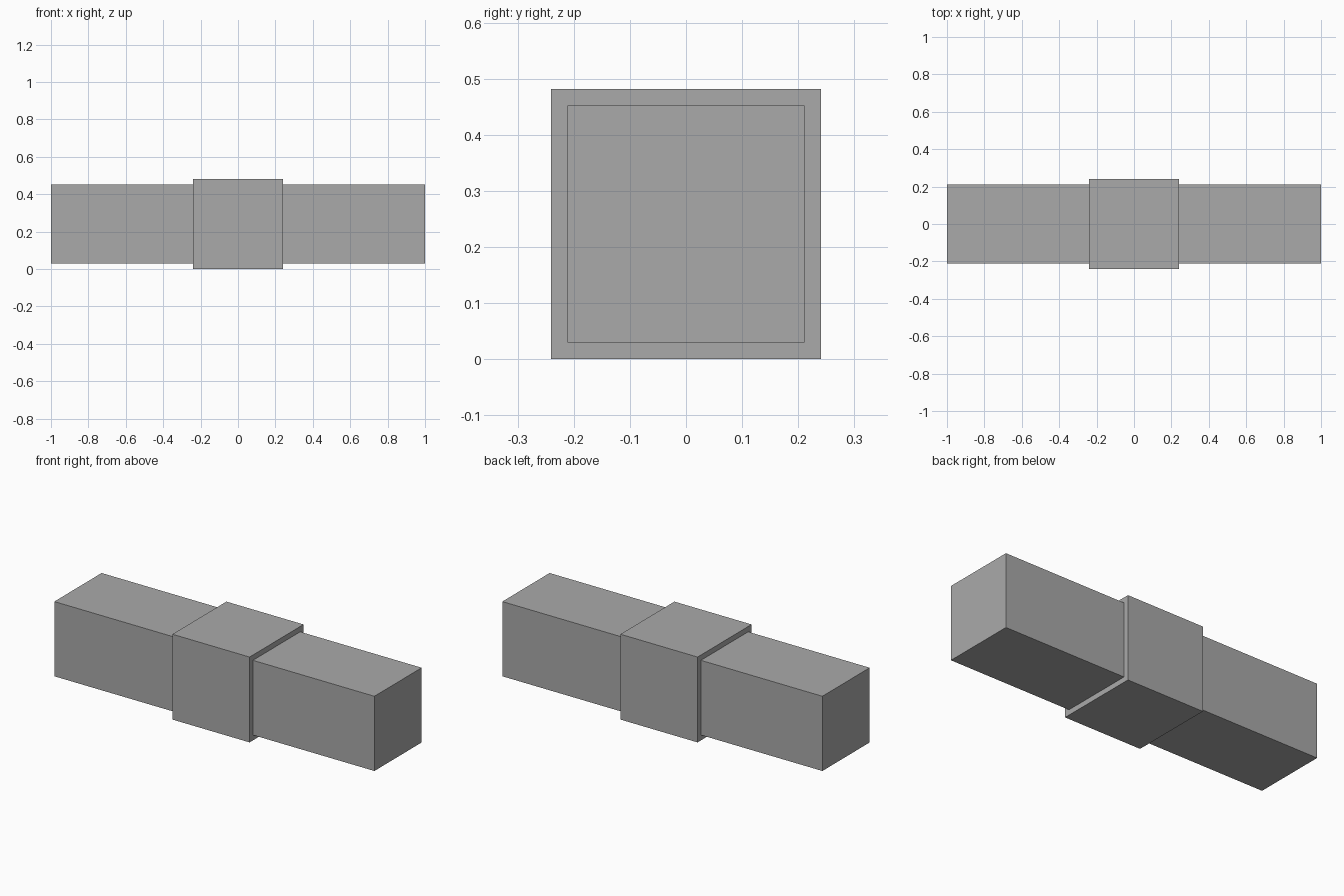
import bpy

# Remove the default object
cube = bpy.data.objects.get("Cube")
if cube:
    bpy.data.objects.remove(cube, do_unlink=True)

# Plain grey material
GREY = (0.4, 0.4, 0.4, 1.0)
grey = bpy.data.materials.new("plain grey")
grey.use_nodes = True
grey.diffuse_color = GREY
grey.node_tree.nodes["Principled BSDF"].inputs["Base Color"].default_value = GREY

BLOCK = 0.482          # side of the central block
ARM = 0.422            # thickness of the square arms
MID_Z = BLOCK / 2


def box(name, x_min, x_max, width):
    """Square-section box lying along x, centred on the shared axis."""
    bpy.ops.mesh.primitive_cube_add(size=1, location=((x_min + x_max) / 2, 0, MID_Z))
    obj = bpy.context.object
    obj.name = obj.data.name = name
    obj.scale = (x_max - x_min, width, width)
    bpy.ops.object.transform_apply(location=False, rotation=False, scale=True)
    obj.data.materials.append(grey)
    return obj


# Central block
box("central_block", -BLOCK / 2, BLOCK / 2, BLOCK)

# Arms on both sides, butting against the block
box("left_arm", BLOCK / 2, 1, ARM)
box("right_arm", -1, -BLOCK / 2, ARM)
